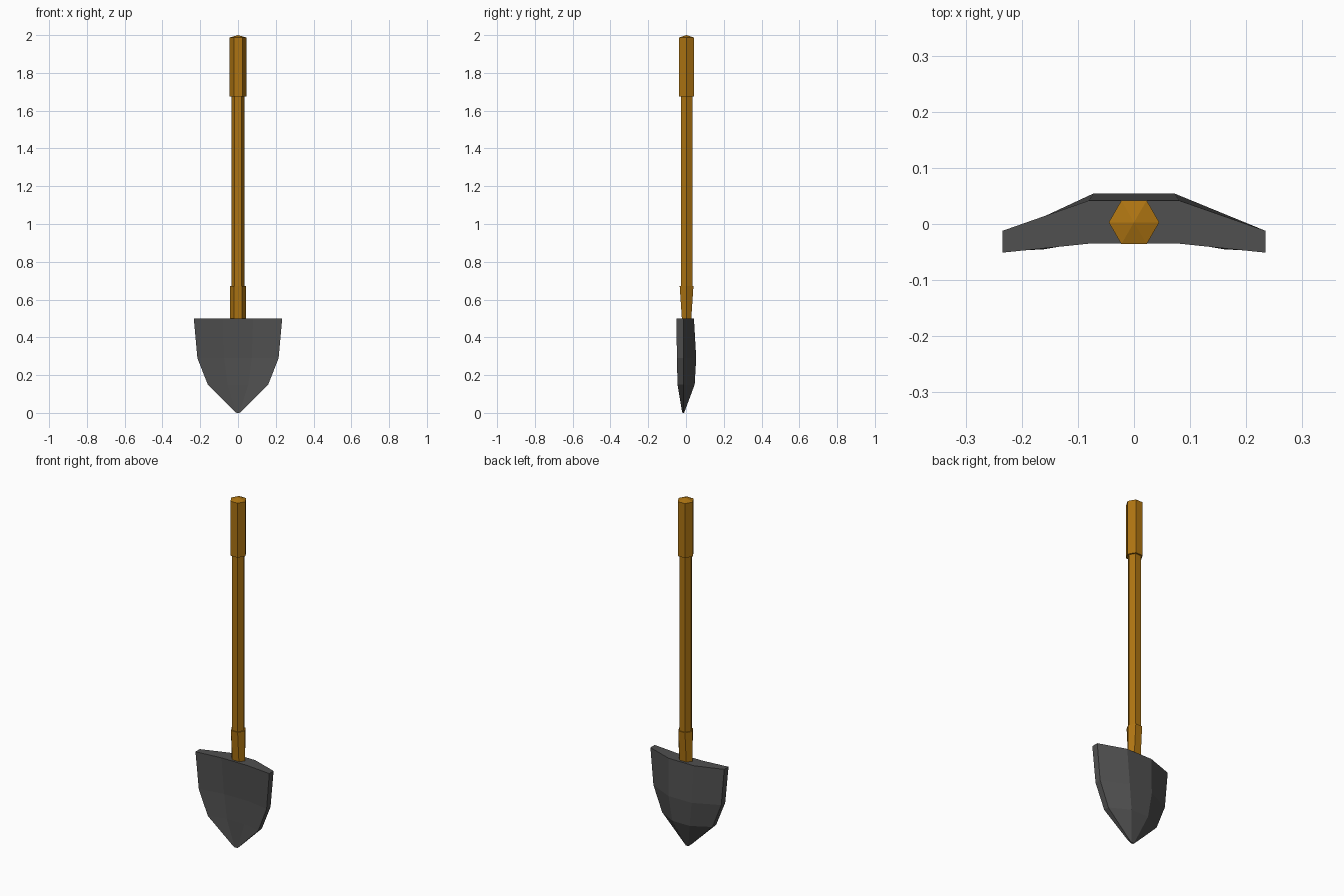
import bpy, bmesh, math

cube = bpy.data.objects.get("Cube")
if cube:
    bpy.data.objects.remove(cube, do_unlink=True)


def material(name, rgb):
    m = bpy.data.materials.new(name)
    m.use_nodes = True
    color = (*rgb, 1)
    m.diffuse_color = color
    m.node_tree.nodes["Principled BSDF"].inputs["Base Color"].default_value = color
    return m


wood = material("golden wood", (0.42, 0.175, 0.006))
steel = material("dark steel", (0.08, 0.08, 0.08))


def loft(name, rings, mat, apex=None):
    """Join matching rings of points into a closed flat-shaded solid."""
    bm = bmesh.new()
    loops = [[bm.verts.new(p) for p in ring] for ring in rings]
    n = len(loops[0])
    for a, b in zip(loops, loops[1:]):
        for i in range(n):
            j = (i + 1) % n
            bm.faces.new((a[i], a[j], b[j], b[i]))
    bm.faces.new(loops[0])
    if apex:
        tip = bm.verts.new(apex)
        for i in range(n):
            bm.faces.new((loops[-1][i], loops[-1][(i + 1) % n], tip))
    else:
        bm.faces.new(loops[-1])
    bmesh.ops.recalc_face_normals(bm, faces=bm.faces)
    mesh = bpy.data.meshes.new(name)
    bm.to_mesh(mesh)
    bm.free()
    mesh.materials.append(mat)
    obj = bpy.data.objects.new(name, mesh)
    bpy.context.collection.objects.link(obj)
    return obj


AXIS_Y = 0.003


def hexagon(z, rx, ry):
    angles = [math.radians(60 * i) for i in range(6)]
    return [(rx * math.cos(a), AXIS_Y + ry * math.sin(a), z) for a in angles]


# Handle: grip with a shallow point, shaft, and collar flattened at its foot
loft("grip", [hexagon(1.675, 0.045, 0.045), hexagon(1.987, 0.045, 0.045)],
     wood, apex=(0, AXIS_Y, 2.0))
loft("shaft", [hexagon(0.6, 0.035, 0.035), hexagon(1.69, 0.035, 0.035)], wood)
loft("collar", [hexagon(0.49, 0.042, 0.028), hexagon(0.672, 0.042, 0.042)], wood)


# Blade: curved plate, each row has outer and inner columns, front and back
def blade_row(z, w, inner, front_edge, front_mid, back_edge, back_mid, edge_z=None):
    ez = z if edge_z is None else edge_z
    return [(-w, front_edge, ez), (-inner, front_mid, z), (inner, front_mid, z),
            (w, front_edge, ez), (w, back_edge, ez), (inner, back_mid, z),
            (-inner, back_mid, z), (-w, back_edge, ez)]


loft("blade", [
    blade_row(0.5, 0.234, 0.08, -0.051, -0.035, -0.012, 0.042),
    blade_row(0.29, 0.215, 0.073, -0.048, -0.022, -0.012, 0.054),
    blade_row(0.15, 0.16, 0.055, -0.045, -0.022, -0.012, 0.046),
    blade_row(0.0, 0.022, 0.008, -0.022, -0.018, -0.012, -0.01, 0.012),
], steel)
